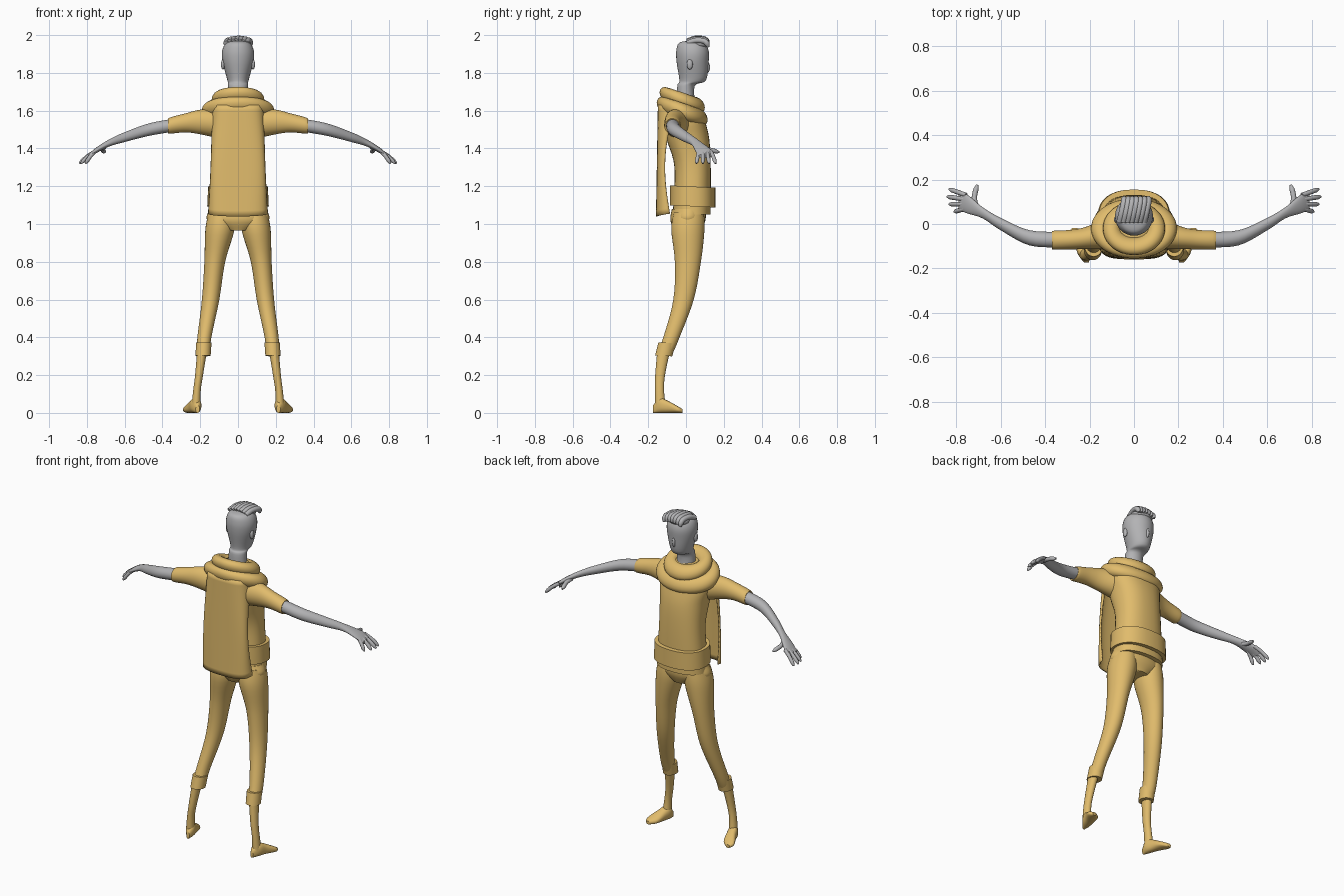
import bpy, bmesh, math
from mathutils import Vector

cube = bpy.data.objects.get("Cube")
if cube:
    bpy.data.objects.remove(cube, do_unlink=True)


def material(name, rgb):
    m = bpy.data.materials.new(name)
    m.use_nodes = True
    m.diffuse_color = (*rgb, 1)
    m.node_tree.nodes["Principled BSDF"].inputs["Base Color"].default_value = (*rgb, 1)
    return m


GOLD = material("golden cloth", (0.75, 0.5, 0.15))
GREY = material("grey skin", (0.45, 0.45, 0.46))


def finish(name, bm, mat):
    bmesh.ops.recalc_face_normals(bm, faces=bm.faces)
    mesh = bpy.data.meshes.new(name)
    bm.to_mesh(mesh)
    bm.free()
    mesh.materials.append(mat)
    ob = bpy.data.objects.new(name, mesh)
    bpy.context.collection.objects.link(ob)
    return ob


def ring(x=0.0, y=0.0, z=0.0, wide=0.0, deep=0.0):
    """Oval section: centre, then its two radii."""
    return Vector((x, y, z, wide, deep))


def spline(rows, steps):
    """Catmull-Rom interpolation of section or point rows."""
    out = []
    for i in range(len(rows) - 1):
        before, start = rows[max(i - 1, 0)], rows[i]
        end, after = rows[i + 1], rows[min(i + 2, len(rows) - 1)]
        for s in range(steps):
            t = s / steps
            tangent_in, tangent_out = (end - before) / 2, (after - start) / 2
            blend = t * t * (3 - 2 * t)
            out.append(start.lerp(end, blend) + tangent_in * t * (1 - t) ** 2
                       - tangent_out * t * t * (1 - t))
    return out + [rows[-1]]


def loft(name, rows, mat, axis="z", side=1, tilt=0.0, steps=5, power=1.0, sides=32):
    """Skin oval sections lying square to an axis, with closed ends."""
    bm = bmesh.new()
    loops = []
    for x, y, z, wide, deep in spline(rows, steps):
        loop = []
        for k in range(sides):
            a = math.tau * k / sides
            c, s = math.cos(a), math.sin(a)
            u = wide * math.copysign(abs(c) ** power, c)
            v = deep * math.copysign(abs(s) ** power, s)
            offset = {"x": (0, u, v), "y": (u, 0, v), "z": (u, v, 0)}[axis]
            p = Vector((x, y, z)) + Vector(offset)
            loop.append(bm.verts.new((p.x * side, p.y, p.z + tilt * p.y)))
        loops.append(loop)
    for low, high in zip(loops, loops[1:]):
        for k in range(sides):
            n = (k + 1) % sides
            bm.faces.new((low[k], low[n], high[n], high[k]))
    bm.faces.new(loops[0])
    bm.faces.new(loops[-1])
    return finish(name, bm, mat)


def band(name, low, high, wall, **options):
    """Cloth band with thickness between two sections."""
    inset = ring(wide=wall, deep=wall)
    loft(name, [low - inset, low, high, high - inset], GOLD, steps=1, **options)


def roll(name, z, wide, deep, thick):
    """Oval padded roll that dips toward the face side."""
    bm = bmesh.new()
    around, across = 48, 16
    grid = []
    for i in range(around):
        a = math.tau * i / around
        loop = []
        for j in range(across):
            b = math.tau * j / across
            out = thick * math.cos(b)
            y = (deep + out) * math.sin(a) - 0.02
            loop.append(bm.verts.new(((wide + out) * math.cos(a), y, z + thick * math.sin(b) - y / 3)))
        grid.append(loop)
    for i in range(around):
        for j in range(across):
            here, there, n = grid[i - 1], grid[i], j - 1
            bm.faces.new((here[n], there[n], there[j], here[j]))
    finish(name, bm, GOLD)


def strand(name, points, thickness, side=1):
    """Round tube through points, narrowing at its tip."""
    path = spline([Vector(p) for p in points], 5)
    curve = bpy.data.curves.new(name, "CURVE")
    curve.dimensions = "3D"
    curve.bevel_depth = thickness
    curve.bevel_resolution = 3
    curve.use_fill_caps = True
    line = curve.splines.new("POLY")
    line.points.add(len(path) - 1)
    for i, (point, p) in enumerate(zip(line.points, path)):
        point.co = (p.x * side, p.y, p.z, 1)
        point.radius = min(1, 0.4 + 3 * (1 - i / (len(path) - 1)))
    line.use_smooth = True
    curve.materials.append(GREY)
    bpy.context.collection.objects.link(bpy.data.objects.new(name, curve))


def ball(name, centre, size):
    bm = bmesh.new()
    bmesh.ops.create_uvsphere(bm, u_segments=20, v_segments=12, radius=1)
    bmesh.ops.scale(bm, vec=size, verts=bm.verts)
    bmesh.ops.translate(bm, vec=centre, verts=bm.verts)
    finish(name, bm, GREY)


# Head and neck
loft("head", [ring(z=1.62, wide=0.055, deep=0.05),
              ring(z=1.73, wide=0.052, deep=0.046),
              ring(z=1.76, y=0.035, wide=0.056, deep=0.07),
              ring(z=1.86, y=0.035, wide=0.082, deep=0.085),
              ring(z=1.92, y=0.034, wide=0.083, deep=0.085),
              ring(z=1.96, y=0.03, wide=0.06, deep=0.065),
              ring(z=1.97, y=0.03, wide=0.01, deep=0.01)], GREY)
ball("nose", (0, 0.113, 1.83), (0.01, 0.014, 0.03))

# Swept hair
ball("hair_mass", (0, 0.07, 1.955), (0.066, 0.052, 0.032))
for i in range(7):
    x = (i - 3) * 0.018
    top = 1.95 + 0.018 * math.cos(x * 22)
    strand("hair_lock_%d" % (i + 1),
           [(x - 0.01, 0.01, top), (x, 0.05, top + 0.015), (x + 0.01, 0.1, top + 0.01),
            (x + 0.01, 0.12, top - 0.02)], 0.015)

# Tunic
loft("tunic", [ring(z=1.05, y=0.03, wide=0.152, deep=0.1),
               ring(z=1.3, y=0.035, wide=0.134, deep=0.096),
               ring(z=1.45, y=0.01, wide=0.14, deep=0.113),
               ring(z=1.55, y=-0.01, wide=0.155, deep=0.11),
               ring(z=1.62, y=-0.02, wide=0.125, deep=0.1),
               ring(z=1.68, y=-0.02, wide=0.06, deep=0.06)], GOLD, power=0.85)

# Wide belt and layered cowl
band("belt", ring(z=1.095, y=0.035, wide=0.163, deep=0.12),
     ring(z=1.2, y=0.035, wide=0.158, deep=0.12), 0.015, tilt=-0.05, power=0.85)
roll("lower_cowl", z=1.59, wide=0.148, deep=0.09, thick=0.045)
roll("upper_cowl", z=1.65, wide=0.1, deep=0.08, thick=0.04)

# Cape bowed around the back, its sides wrapping forward
bm = bmesh.new()
grid = []
for i in range(21):
    t = i / 20
    half = 0.135 + 0.02 * t * t
    back = -0.145 - 0.01 * t
    wrap = 0.09 - 0.02 * t - 0.04 * math.sin(math.pi * t)
    row = []
    for k in range(21):
        u = k / 10 - 1
        hem = 1.04 + 0.015 * u * u
        row.append(bm.verts.new((half * math.sin(u * math.pi / 2), back + wrap * abs(u) ** 3,
                                 1.63 + (hem - 1.63) * t)))
    grid.append(row)
for a, b in zip(grid, grid[1:]):
    for k in range(20):
        bm.faces.new((a[k], a[k + 1], b[k + 1], b[k]))
cape = finish("cape", bm, GOLD)
solid = cape.modifiers.new("thickness", "SOLIDIFY")
solid.thickness = 0.008
solid.offset = 0

# Hips
loft("hips", [ring(z=0.965, y=0.01, wide=0.07, deep=0.07),
              ring(z=1.02, y=0.01, wide=0.163, deep=0.093),
              ring(z=1.08, y=0.015, wide=0.15, deep=0.09)], GOLD)

for side, label in ((1, "left_"), (-1, "right_")):
    ball(label + "ear", (0.08 * side, 0.02, 1.845), (0.01, 0.016, 0.027))

    # Sleeve with a turned-in end
    loft(label + "sleeve", [ring(x=0.07, y=-0.03, z=1.53, wide=0.085, deep=0.085),
                            ring(x=0.2, y=-0.06, z=1.54, wide=0.053, deep=0.065),
                            ring(x=0.28, y=-0.07, z=1.535, wide=0.044, deep=0.05),
                            ring(x=0.365, y=-0.073, z=1.52, wide=0.042, deep=0.042),
                            ring(x=0.36, y=-0.073, z=1.52, wide=0.03, deep=0.03)], GOLD, "x", side)

    # Arm running into a flat palm
    loft(label + "arm", [ring(x=0.33, y=-0.07, z=1.525, wide=0.035, deep=0.034),
                         ring(x=0.47, y=-0.062, z=1.5, wide=0.034, deep=0.033),
                         ring(x=0.6, z=1.46, wide=0.028, deep=0.026),
                         ring(x=0.68, y=0.05, z=1.43, wide=0.025, deep=0.019),
                         ring(x=0.75, y=0.09, z=1.39, wide=0.042, deep=0.015),
                         ring(x=0.79, y=0.1, z=1.36, wide=0.035, deep=0.01)], GREY, "x", side)

    # Fanned fingers and thumb
    for n in range(4):
        root = Vector((0.755, 0.13 - 0.02 * n, 1.385))
        tip = Vector((0.84 - 0.008 * (n - 1) ** 2, 0.157 - 0.034 * n, 1.32))
        knuckle = root.lerp(tip, 0.5) + Vector((0, 0, 0.006))
        strand(label + "finger_%d" % (n + 1), [root, knuckle, tip], 0.0105, side)
    strand(label + "thumb", [(0.71, 0.08, 1.405), (0.718, 0.12, 1.395), (0.705, 0.176, 1.38)], 0.012, side)

    # Trouser leg
    loft(label + "trouser_leg", [ring(x=0.09, y=0.015, z=1.06, wide=0.065, deep=0.08),
                                 ring(x=0.096, y=0.01, z=0.97, wide=0.077, deep=0.088),
                                 ring(x=0.123, y=0.01, z=0.8, wide=0.055, deep=0.069),
                                 ring(x=0.145, y=-0.013, z=0.6, wide=0.046, deep=0.054),
                                 ring(x=0.178, y=-0.077, z=0.4, wide=0.037, deep=0.043),
                                 ring(x=0.184, y=-0.11, z=0.32, wide=0.036, deep=0.042)], GOLD, side=side)

    # Rolled cuff
    band(label + "cuff", ring(x=0.185, y=-0.118, z=0.295, wide=0.04, deep=0.045),
         ring(x=0.181, y=-0.1, z=0.365, wide=0.041, deep=0.046), 0.012, side=side, tilt=-0.06)

    # Shin
    loft(label + "shin", [ring(x=0.19, y=-0.118, z=0.33, wide=0.026, deep=0.034),
                          ring(x=0.206, y=-0.137, z=0.2, wide=0.021, deep=0.026),
                          ring(x=0.217, y=-0.14, z=0.12, wide=0.02, deep=0.024),
                          ring(x=0.222, y=-0.136, z=0.04, wide=0.024, deep=0.028)], GOLD, side=side)

    # Foot pointing forward and outward, sole on the ground
    foot = [ring(x=0.214, y=-0.174, wide=0.01, deep=0.02),
            ring(x=0.222, y=-0.14, wide=0.028, deep=0.039),
            ring(x=0.234, y=-0.1, wide=0.031, deep=0.033),
            ring(x=0.256, y=-0.045, wide=0.035, deep=0.018),
            ring(x=0.267, y=-0.018, wide=0.012, deep=0.01)]
    for section in foot:
        section.z = section[4]
    loft(label + "foot", foot, GOLD, "y", side, power=0.85)

# Smooth shading with crisp hems
bpy.ops.object.select_all(action="DESELECT")
for ob in bpy.context.scene.objects:
    if ob.type == "MESH":
        ob.select_set(True)
        bpy.context.view_layer.objects.active = ob
bpy.ops.object.shade_smooth_by_angle(angle=math.radians(45))
